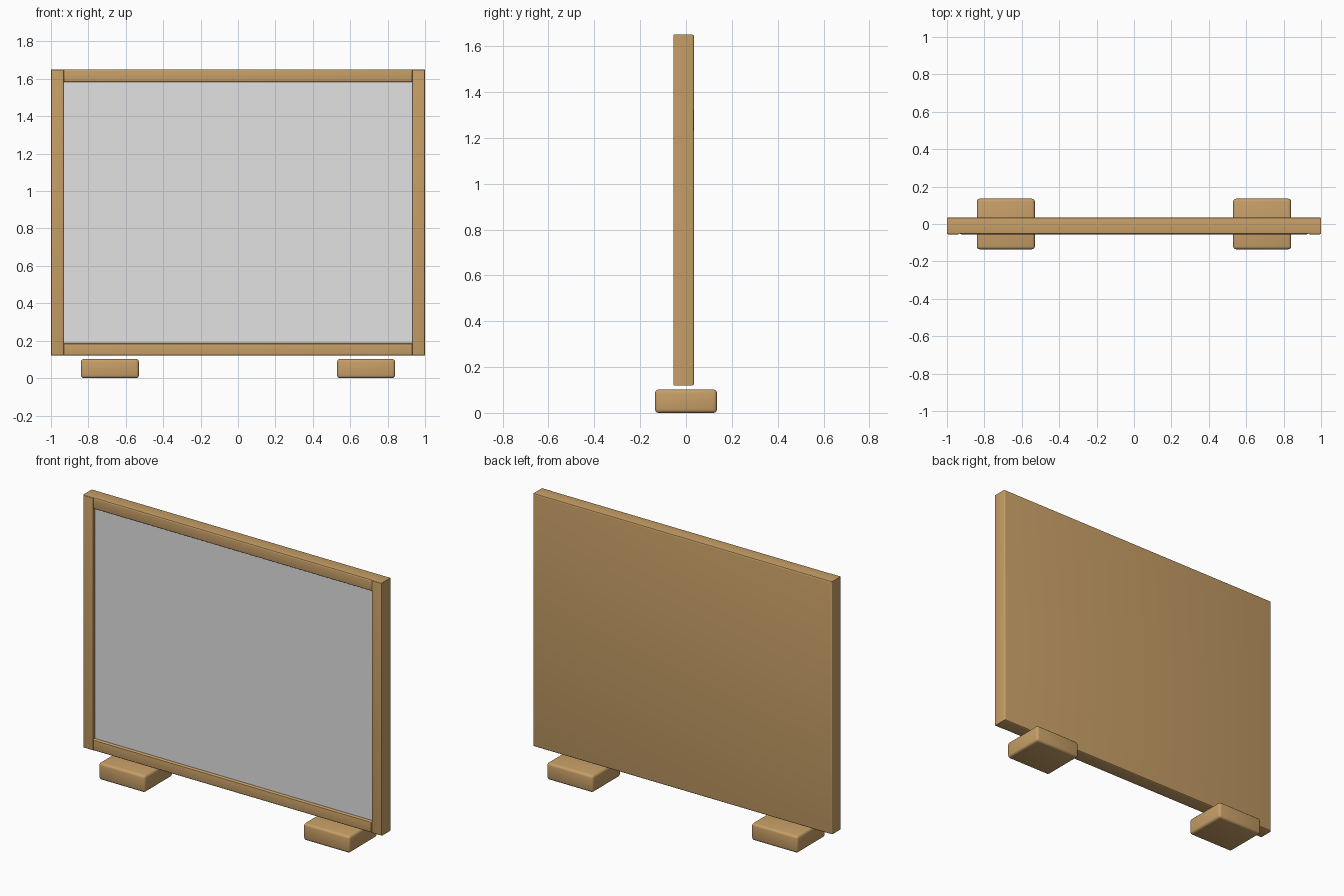
import bpy, bmesh

if "Cube" in bpy.data.objects:
    bpy.data.objects.remove(bpy.data.objects["Cube"])


def material(name, rgb):
    m = bpy.data.materials.new(name)
    m.diffuse_color = (*rgb, 1)
    m.use_nodes = True
    m.node_tree.nodes["Principled BSDF"].inputs["Base Color"].default_value = m.diffuse_color
    return m


WOOD = material("warm wood", (0.57, 0.345, 0.135))
GREY = material("board grey", (0.76, 0.76, 0.76))


def box(name, lo, hi, mat, bevel=0.0, keep=None):
    """Box from corner to corner; bevels edges, skipping those lying on y == keep,
    where that open face is also removed."""
    bm = bmesh.new()
    bmesh.ops.create_cube(bm, size=1)
    for v in bm.verts:
        for i in range(3):
            v.co[i] = lo[i] if v.co[i] < 0 else hi[i]
    if bevel:
        edges = [e for e in bm.edges if keep is None
                 or not all(abs(v.co.y - keep) < 1e-4 for v in e.verts)]
        if keep is not None:
            # only round the edges around the exposed end face
            edges = [e for e in edges
                     if abs(e.verts[0].co.y - e.verts[1].co.y) < 1e-4]
        bmesh.ops.bevel(bm, geom=edges, offset=bevel, segments=3,
                        profile=0.5, affect='EDGES')
    me = bpy.data.meshes.new(name)
    bm.to_mesh(me)
    bm.free()
    me.materials.append(mat)
    ob = bpy.data.objects.new(name, me)
    bpy.context.collection.objects.link(ob)
    bpy.ops.object.select_all(action='DESELECT')
    ob.select_set(True)
    bpy.context.view_layer.objects.active = ob
    bpy.ops.object.shade_smooth_by_angle()
    return ob


W, Z0, Z1 = 1.0, 0.12, 1.65           # outer frame
F, MID, B = -0.055, -0.02, 0.035      # front, joint and back depths
T = 0.067                             # frame strip width

# solid backing panel, rounded at the rear
box("back_panel", (-W, MID, Z0), (W, B, Z1), WOOD, 0.008, keep=MID)

# grey writing surface, set back inside the frame
box("board_surface", (-W + T, -0.037, Z0 + T), (W - T, MID, Z1 - T), GREY)

# top and bottom rails
for name, z in (("bottom_rail", Z0), ("top_rail", Z1 - T)):
    box(name, (-W + T, F, z), (W - T, MID, z + T), WOOD, 0.008, keep=MID)

# side posts and feet
for side, s in (("left", -1), ("right", 1)):
    x = sorted((s * W, s * (W - T)))
    box(side + "_post", (x[0], F, Z0), (x[1], MID, Z1), WOOD, 0.005, keep=MID)
    x = sorted((s * 0.53, s * 0.84))
    box(side + "_foot", (x[0], -0.135, 0), (x[1], 0.135, 0.102), WOOD, 0.015)
